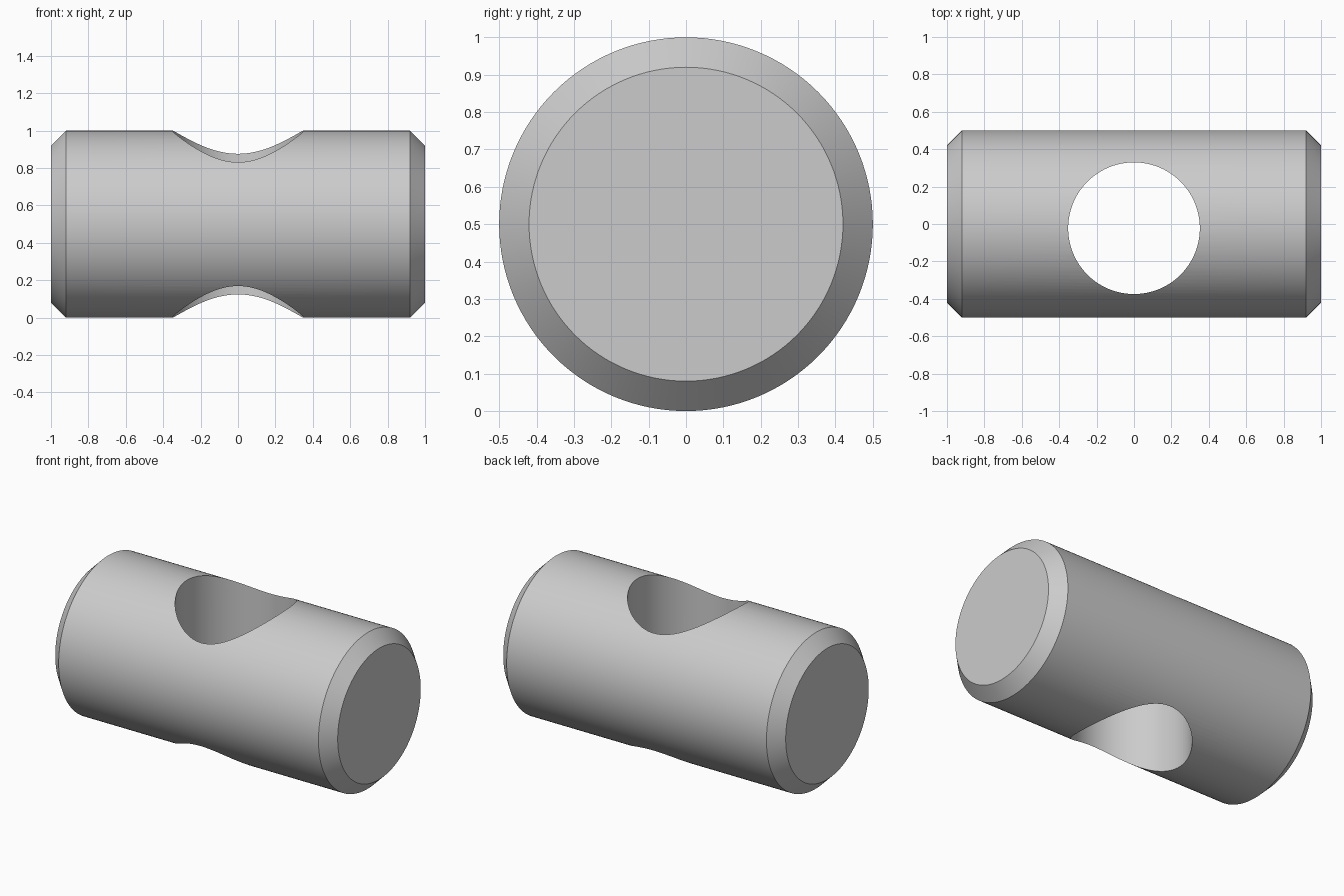
import bpy, bmesh, math

if "Cube" in bpy.data.objects:
    bpy.data.objects.remove(bpy.data.objects["Cube"])

SEGMENTS = 128
RADIUS, CHAMFER = 0.5, 0.08


def make_object(name, bm):
    bmesh.ops.recalc_face_normals(bm, faces=bm.faces)
    mesh = bpy.data.meshes.new(name)
    bm.to_mesh(mesh)
    bm.free()
    obj = bpy.data.objects.new(name, mesh)
    bpy.context.collection.objects.link(obj)
    return obj


# Horizontal barrel: a chamfered profile swept around the x axis
bm = bmesh.new()
profile = [(-1, RADIUS - CHAMFER), (-1 + CHAMFER, RADIUS),
           (1 - CHAMFER, RADIUS), (1, RADIUS - CHAMFER)]
rings = []
for x, r in profile:
    angles = [2 * math.pi * i / SEGMENTS for i in range(SEGMENTS)]
    rings.append([bm.verts.new((x, r * math.cos(a), RADIUS + r * math.sin(a)))
                  for a in angles])
for a, b in zip(rings, rings[1:]):
    for i in range(SEGMENTS):
        j = (i + 1) % SEGMENTS
        bm.faces.new((a[i], a[j], b[j], b[i]))
bm.faces.new(rings[0])
bm.faces.new(rings[-1])
barrel = make_object("barrel", bm)

# Vertical cross hole, slightly off-centre toward the front
bm = bmesh.new()
bmesh.ops.create_cone(bm, cap_ends=True, segments=SEGMENTS,
                      radius1=0.352, radius2=0.352, depth=2)
cutter = make_object("hole_cutter", bm)
cutter.location = (0, -0.0225, RADIUS)
cutter.hide_render = True

cut = barrel.modifiers.new("cross_hole", 'BOOLEAN')
cut.operation = 'DIFFERENCE'
cut.solver = 'EXACT'
cut.object = cutter

# Apply the cut, then smooth the round faces with crisp edges
bpy.context.view_layer.objects.active = barrel
barrel.select_set(True)
bpy.ops.object.modifier_apply(modifier=cut.name)
bpy.data.objects.remove(cutter)
bpy.ops.object.shade_smooth_by_angle(angle=math.radians(30))
